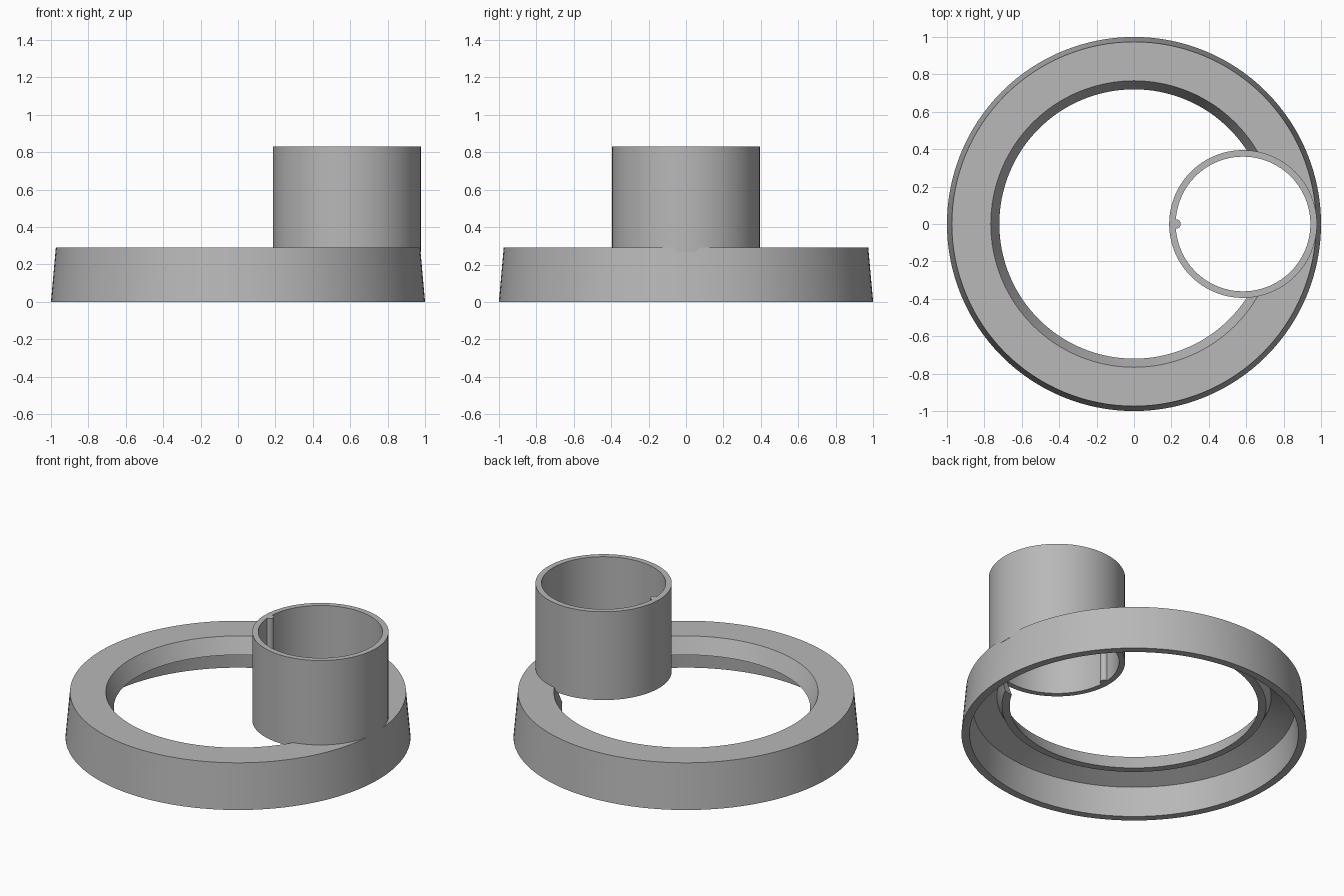
import bpy, math

cube = bpy.data.objects.get("Cube")
if cube:
    bpy.data.objects.remove(cube, do_unlink=True)

# One grey for everything
grey = bpy.data.materials.new("plain_grey")
grey.use_nodes = True
colour = (0.48, 0.48, 0.48, 1)
grey.diffuse_color = colour
grey.node_tree.nodes["Principled BSDF"].inputs["Base Color"].default_value = colour

CUP_X, CUP_R, BORE = 0.583, 0.395, 0.36
CUP_BOTTOM, CUP_TOP = 0.265, 0.83


def activate(obj):
    bpy.ops.object.select_all(action='DESELECT')
    obj.select_set(True)
    bpy.context.view_layer.objects.active = obj


def lathe(name, profile, x=0, sides=128):
    """Spin a closed counter-clockwise (radius, height) profile around z."""
    n = len(profile)
    verts, faces = [], []
    for i in range(sides):
        a = math.tau * i / sides
        verts += [(r * math.cos(a), r * math.sin(a), z) for r, z in profile]
        j = (i + 1) % sides
        for k in range(n):
            m = (k + 1) % n
            faces.append((i * n + k, j * n + k, j * n + m, i * n + m))
    mesh = bpy.data.meshes.new(name)
    mesh.from_pydata(verts, [], faces)
    obj = bpy.data.objects.new(name, mesh)
    obj.location.x = x
    bpy.context.collection.objects.link(obj)
    mesh.materials.append(grey)
    return obj


def cylinder(name, radius, bottom, top, x, sides):
    bpy.ops.mesh.primitive_cylinder_add(
        vertices=sides, radius=radius, depth=top - bottom,
        location=(x, 0, (top + bottom) / 2))
    obj = bpy.context.object
    obj.name = name
    obj.data.materials.append(grey)
    return obj


# Hollow base ring: tapered wall, flat top, sloped inner collar
base_ring = lathe("base_ring", [
    (1.0, 0), (0.974, 0.29), (0.766, 0.29), (0.72, 0.19),
    (0.766, 0.19), (0.795, 0.25), (0.935, 0.185), (0.953, 0)])

# Bore of the cup continues through the ring
cutter = cylinder("bore_cutter", BORE, -0.2, 1.2, CUP_X, 96)
cutter.hide_render = True
activate(base_ring)
cut = base_ring.modifiers.new("bore", 'BOOLEAN')
cut.operation = 'DIFFERENCE'
cut.solver = 'EXACT'
cut.object = cutter
bpy.ops.object.modifier_apply(modifier=cut.name)
bpy.data.objects.remove(cutter, do_unlink=True)

# Open cup with a small rib inside
cup_tube = lathe("cup_tube", [
    (CUP_R, CUP_BOTTOM), (CUP_R, CUP_TOP), (BORE, CUP_TOP), (BORE, CUP_BOTTOM)],
    CUP_X, 96)
cup_rib = cylinder("cup_rib", 0.025, CUP_BOTTOM, CUP_TOP, CUP_X - BORE + 0.002, 24)

for part in (base_ring, cup_tube, cup_rib):
    activate(part)
    bpy.ops.object.shade_smooth_by_angle(angle=math.radians(25))
